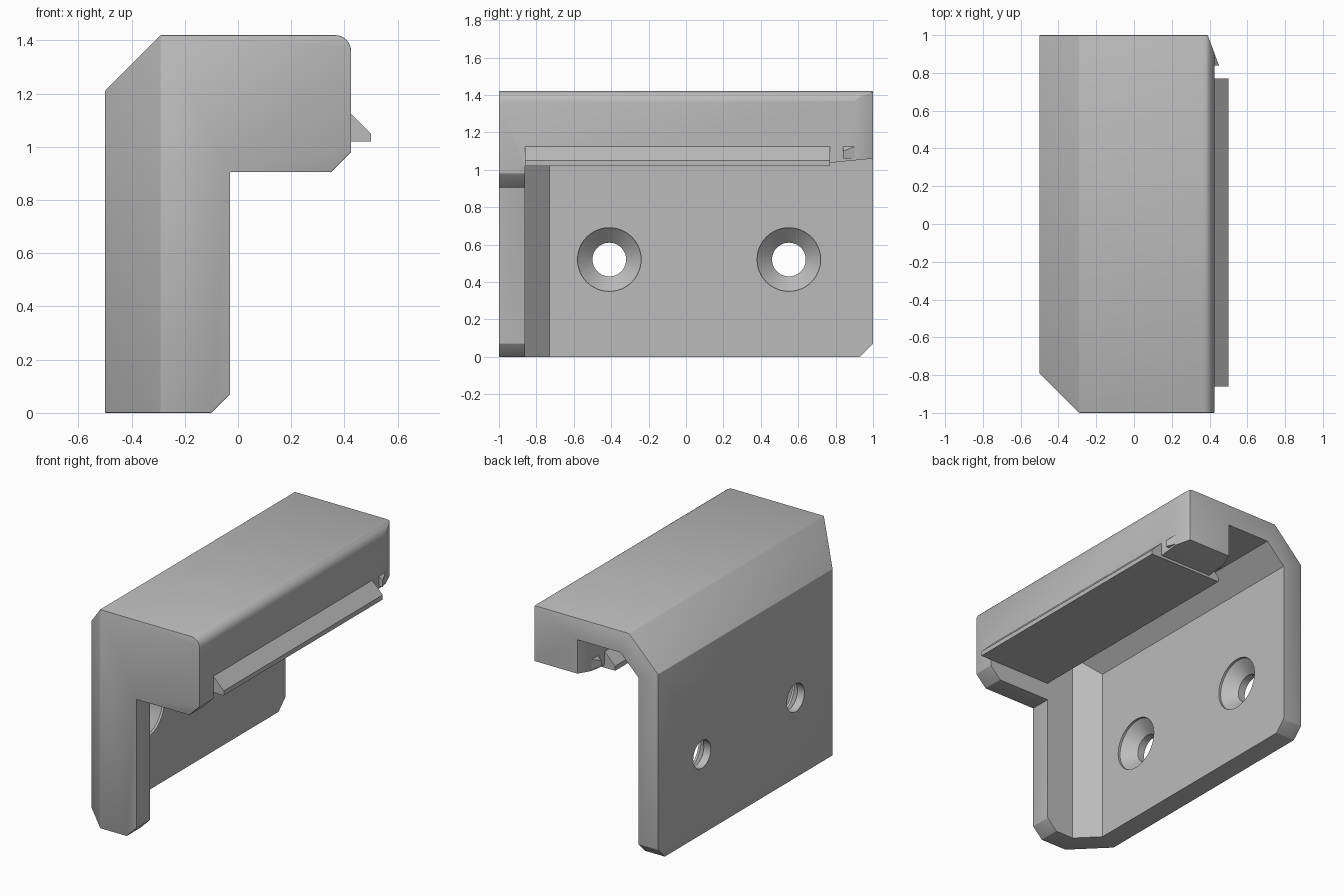
import bpy, bmesh, math
from mathutils import Vector

if "Cube" in bpy.data.objects:
    bpy.data.objects.remove(bpy.data.objects["Cube"])

grey = bpy.data.materials.new("grey_plastic")
grey.diffuse_color = (0.5, 0.5, 0.5, 1)
grey.use_nodes = True
grey.node_tree.nodes["Principled BSDF"].inputs["Base Color"].default_value = grey.diffuse_color


def prism(name, pts, axis, a, b, cuts=()):
    """Extrude a 2D outline along an axis, then trim with (point, outward normal) planes."""
    place = {'X': lambda u, v, t: (t, u, v),
             'Y': lambda u, v, t: (u, t, v),
             'Z': lambda u, v, t: (u, v, t)}[axis]
    bm = bmesh.new()
    lo = [bm.verts.new(place(u, v, a)) for u, v in pts]
    hi = [bm.verts.new(place(u, v, b)) for u, v in pts]
    bm.faces.new(lo)
    bm.faces.new(hi)
    n = len(pts)
    for i in range(n):
        j = (i + 1) % n
        bm.faces.new((lo[i], lo[j], hi[j], hi[i]))
    for co, no in cuts:
        bmesh.ops.bisect_plane(bm, geom=bm.verts[:] + bm.edges[:] + bm.faces[:], dist=1e-5,
                               plane_co=Vector(co), plane_no=Vector(no).normalized(),
                               clear_outer=True)
        bmesh.ops.holes_fill(bm, edges=[e for e in bm.edges if e.is_boundary], sides=0)
    bmesh.ops.recalc_face_normals(bm, faces=bm.faces[:])
    me = bpy.data.meshes.new(name)
    bm.to_mesh(me)
    bm.free()
    me.materials.append(grey)
    ob = bpy.data.objects.new(name, me)
    bpy.context.collection.objects.link(ob)
    return ob


def activate(ob):
    bpy.ops.object.select_all(action='DESELECT')
    ob.select_set(True)
    bpy.context.view_layer.objects.active = ob


def bevel(ob, width):
    m = ob.modifiers.new("soft_edges", 'BEVEL')
    m.width, m.segments = width, 2
    m.limit_method, m.angle_limit = 'ANGLE', math.radians(25)
    activate(ob)
    bpy.ops.object.modifier_apply(modifier=m.name)


def cut(ob, cutter):
    cutter.hide_render = True
    m = ob.modifiers.new("cut", 'BOOLEAN')
    m.operation, m.solver, m.object = 'DIFFERENCE', 'EXACT', cutter
    activate(ob)
    bpy.ops.object.modifier_apply(modifier=m.name)
    bpy.data.objects.remove(cutter)


# bracket outer block: end-cap outline with rounded top edge
R = 0.06
arc = [(0.425 - R + R * math.cos(t), 1.42 - R + R * math.sin(t))
       for t in (math.pi / 2 * i / 8 for i in range(9))]
outline = [(-0.5, 0), (-0.1, 0), (-0.03, 0.07), (-0.03, 0.905), (0.35, 0.905),
           (0.425, 0.98)] + arc + [(-0.29, 1.42), (-0.5, 1.21)]
body = prism("bracket_shell", outline, 'Y', -1, 1, [
    ((-0.5, -0.79, 0), (-1, -1, 0)),        # chamfered upright corner
    ((0, 0.93, 0), (0, 1, -1)),             # clipped lower back corner
    ((0.425, 0.907, 0), (0.093, 0.035, 0)), # tapered lip end
])
bevel(body, 0.012)

# hollow interior, leaving back plate, top, lip and end cap
cut(body, prism("cavity", [(-0.36, -0.1), (0.6, -0.1), (0.6, 1.035), (0.045, 1.035),
                           (0.045, 1.28), (-0.23, 1.28), (-0.36, 1.15)], 'Y', -0.86, 1.1,
                [((-0.36, -0.73, 0), (-1, -1, 0))]))
# taper the inner side and underside of the lip end
cut(body, prism("lip_inner_taper", [(0.03, 0.907), (0.045, 0.907), (0.087, 1.02), (0.03, 1.02)],
                'Z', 0.95, 1.28))
cut(body, prism("lip_under_taper", [(0.75, 1.02), (1.05, 1.02), (1.05, 1.065), (0.75, 1.035)],
                'X', 0.0, 0.6))

# countersunk screw holes: revolve-like stack of cone and cylinder
for y in (-0.41, 0.55):
    for r1, r2, x0, x1 in ((0.09, 0.09, -0.6, -0.3), (0.09, 0.17, -0.45, -0.375),
                           (0.17, 0.17, -0.3751, -0.3)):
        bpy.ops.mesh.primitive_cone_add(vertices=48, radius1=r1, radius2=r2, depth=x1 - x0,
                                        location=((x0 + x1) / 2, y, 0.52),
                                        rotation=(0, math.pi / 2, 0))
        cut(body, bpy.context.object)

# snap rail under the lip, sloped on both sides
rail = prism("snap_rail", [(0.5, 1.02), (0.5, 1.05), (0.425, 1.125), (0.045, 1.125),
                           (-0.03, 1.05), (-0.03, 1.02)], 'Y', -0.86, 0.77)

# small barbs at the lip end, mirrored about the lip centre
barbs = []
for side in (1, -1):
    c = 0.235
    pts = [(c + side * dx, y) for dx, y in ((0.12, 0.84), (0.215, 0.84), (0.155, 0.995),
                                            (0.12, 0.995))]
    barbs.append(prism("lip_barb", pts, 'Z', 1.06, 1.125,
                       [((c + side * 0.19, 0, 1.125), (side, 0, 1))]))

for ob in [body, rail] + barbs:
    activate(ob)
    bpy.ops.object.shade_smooth_by_angle(angle=math.radians(28))
    ob.data.materials.clear()
    ob.data.materials.append(grey)
